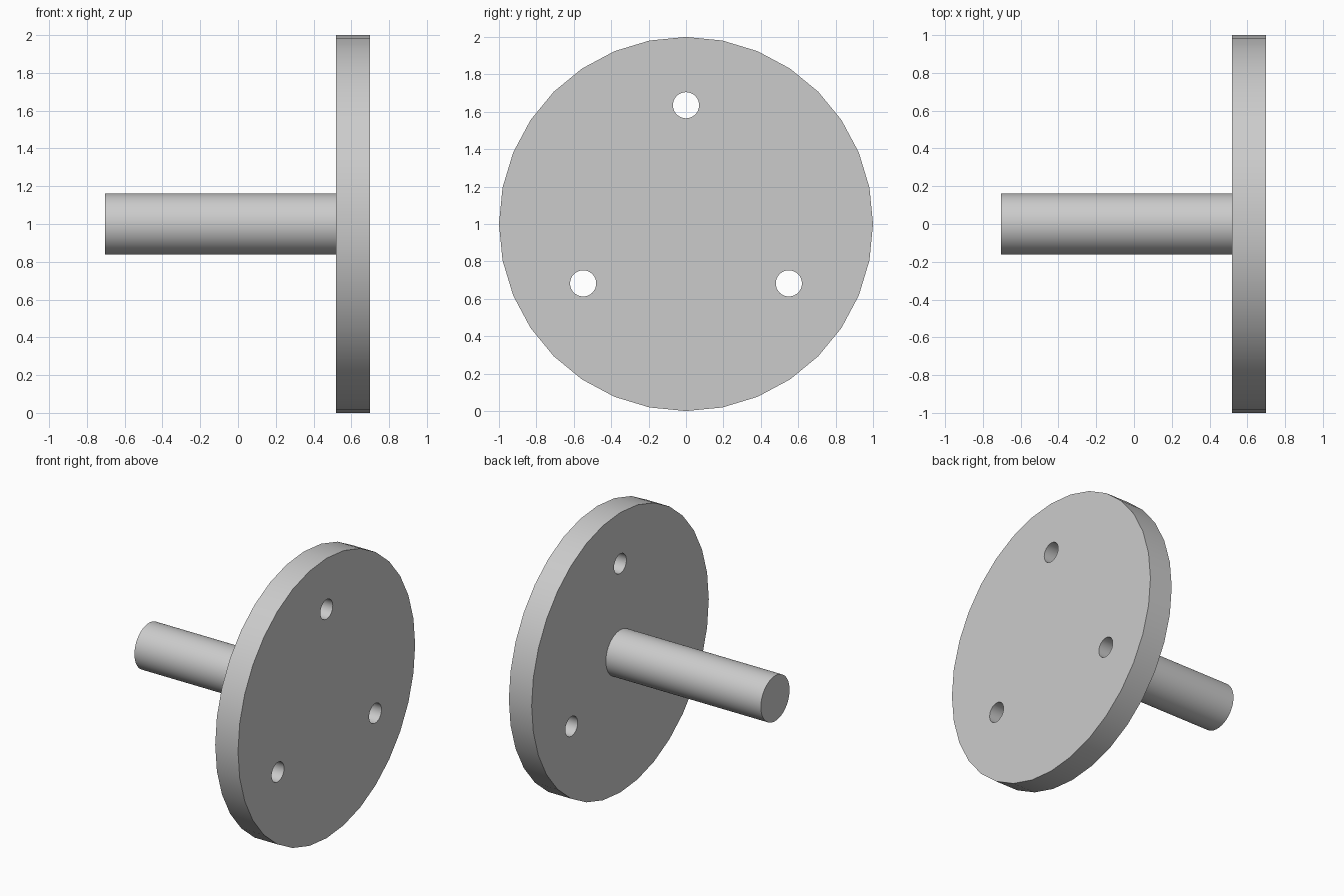
import bpy
from math import cos, sin, pi, radians

if "Cube" in bpy.data.objects:
    bpy.data.objects.remove(bpy.data.objects["Cube"], do_unlink=True)

grey = bpy.data.materials.new("plain grey")
grey.use_nodes = True
colour = (0.6, 0.6, 0.6, 1)
grey.diffuse_color = colour
grey.node_tree.nodes["Principled BSDF"].inputs["Base Color"].default_value = colour


def x_cylinder(name, radius, x0, x1, y=0, z=1, sides=32):
    """Cylinder lying along x between x0 and x1."""
    bpy.ops.mesh.primitive_cylinder_add(
        vertices=sides, radius=radius, depth=x1 - x0,
        location=((x0 + x1) / 2, y, z), rotation=(0, pi / 2, 0))
    obj = bpy.context.object
    obj.name = name
    obj.data.materials.append(grey)
    return obj


# Round flange and the shaft that ends flush in it
flange = x_cylinder("flange", 1, 0.52, 0.7)
shaft = x_cylinder("shaft", 0.162, -0.705, 0.699, sides=64)

# Three bolt holes evenly spaced around the flange
for i in range(3):
    a = pi / 2 + i * 2 * pi / 3
    cutter = x_cylinder("bolt_hole_cutter", 0.07, 0.4, 0.82,
                        0.635 * cos(a), 1 + 0.635 * sin(a))
    cutter.hide_render = True
    cutter.hide_set(True)
    hole = flange.modifiers.new("bolt_hole", 'BOOLEAN')
    hole.operation = 'DIFFERENCE'
    hole.solver = 'EXACT'
    hole.object = cutter

# Apply the holes, then drop the cutters
bpy.ops.object.select_all(action='DESELECT')
bpy.context.view_layer.objects.active = flange
flange.select_set(True)
for name in [m.name for m in flange.modifiers]:
    bpy.ops.object.modifier_apply(modifier=name)
for obj in [o for o in bpy.data.objects if o.name.startswith("bolt_hole_cutter")]:
    bpy.data.objects.remove(obj, do_unlink=True)

# Smooth round walls with sharp rims
shaft.select_set(True)
bpy.ops.object.shade_smooth_by_angle(angle=radians(30))
